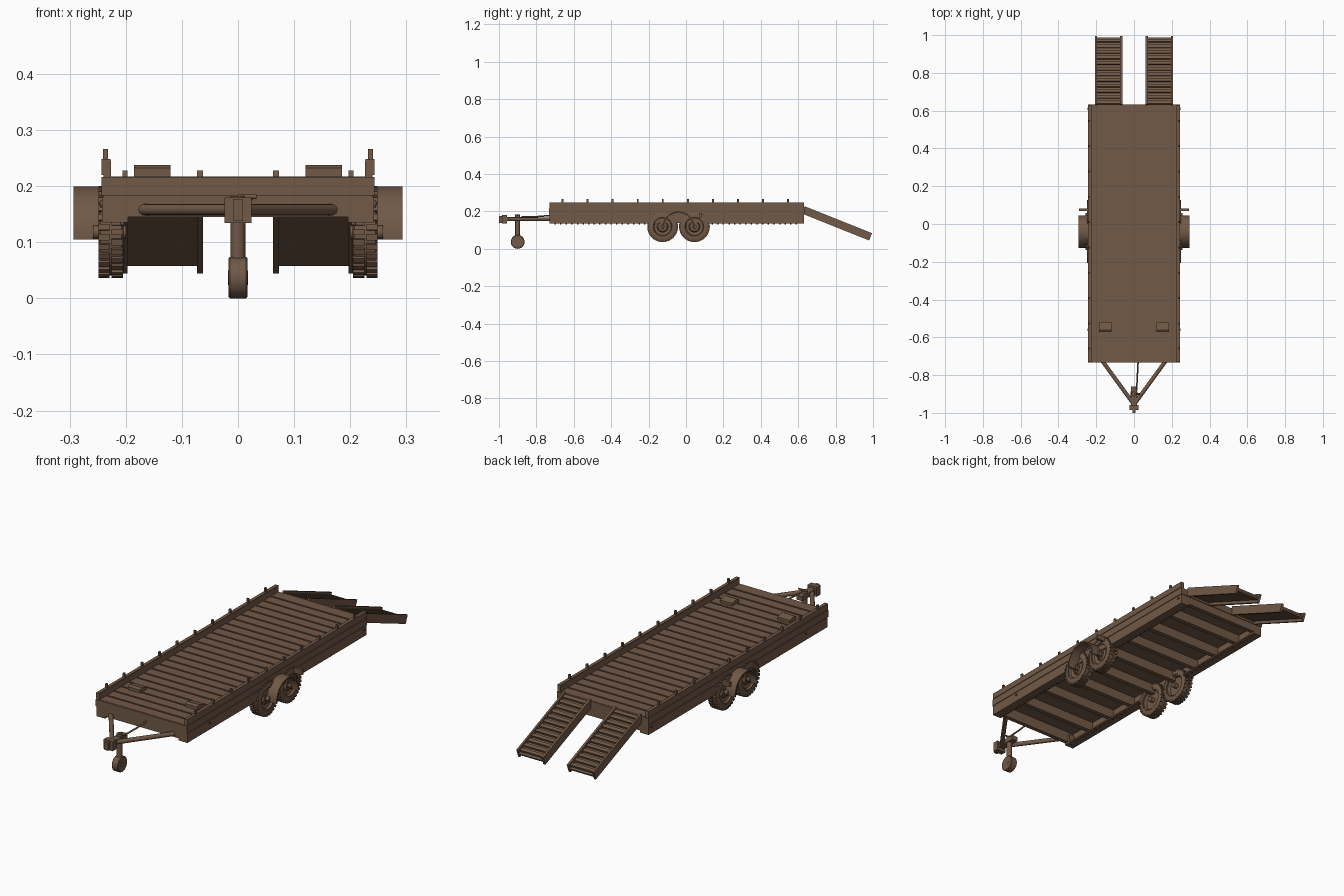
import bpy, bmesh, math
from mathutils import Vector, Matrix

if "Cube" in bpy.data.objects:
    bpy.data.objects.remove(bpy.data.objects["Cube"])

mat = bpy.data.materials.new("brown paint")
mat.diffuse_color = (0.165, 0.1, 0.062, 1)
mat.use_nodes = True
mat.node_tree.nodes["Principled BSDF"].inputs["Base Color"].default_value = mat.diffuse_color


def finish(name, bm, smooth=False):
    bmesh.ops.recalc_face_normals(bm, faces=bm.faces)
    me = bpy.data.meshes.new(name)
    bm.to_mesh(me)
    bm.free()
    if smooth:
        me.shade_smooth()
        me.set_sharp_from_angle(angle=math.radians(35))
    me.materials.append(mat)
    ob = bpy.data.objects.new(name, me)
    bpy.context.collection.objects.link(ob)
    return ob


def add_box(bm, x0, x1, y0, y1, z0, z1, m=Matrix()):
    t = Matrix.Translation(((x0 + x1) / 2, (y0 + y1) / 2, (z0 + z1) / 2))
    s = Matrix.Diagonal((abs(x1 - x0), abs(y1 - y0), abs(z1 - z0), 1))
    bmesh.ops.create_cube(bm, size=1, matrix=m @ t @ s)


def boxes(name, items, m=Matrix()):
    bm = bmesh.new()
    for b in items:
        add_box(bm, *b, m)
    return finish(name, bm)


def add_rod(bm, a, b, r, n=12):
    a, b = Vector(a), Vector(b)
    d = b - a
    m = Matrix.Translation((a + b) / 2) @ d.to_track_quat('Z', 'Y').to_matrix().to_4x4()
    bmesh.ops.create_cone(bm, cap_ends=True, segments=n, radius1=r, radius2=r,
                          depth=d.length, matrix=m)


def rods(name, items):
    bm = bmesh.new()
    for a, b, r in items:
        add_rod(bm, a, b, r)
    return finish(name, bm, True)


def lathe_x(name, profile, y, z, n=32, a0=0, a1=math.tau):
    """Turn a closed (x, radius) profile around an axis along x."""
    bm = bmesh.new()
    full = a1 - a0 > 6.28
    rings = []
    for i in range(n if full else n + 1):
        a = a0 + (a1 - a0) * i / n
        rings.append([bm.verts.new((x, y + r * math.cos(a), z + r * math.sin(a)))
                      for x, r in profile])
    k = len(profile)
    for i in range(n):
        p, q = rings[i], rings[(i + 1) % len(rings)]
        for j in range(k):
            bm.faces.new((p[j], p[(j + 1) % k], q[(j + 1) % k], q[j]))
    if not full:
        bm.faces.new(rings[0])
        bm.faces.new(rings[-1])
    return finish(name, bm, True)


FRONT, REAR = -0.73, 0.63
LENGTH = REAR - FRONT

# deck with raised transverse planks
boxes("deck_base", [(-0.228, 0.228, FRONT, REAR, 0.196, 0.212)])
planks = 24
step = LENGTH / planks
boxes("deck_planks", [(-0.228, 0.228, FRONT + i * step + 0.004, FRONT + (i + 1) * step - 0.004,
                       0.21, 0.217) for i in range(planks)])

# beams under the deck
boxes("cross_members", [(-0.228, 0.228, y - 0.011, y + 0.011, 0.15, 0.2)
                        for y in [FRONT + LENGTH * i / 9 for i in range(1, 9)]])
boxes("end_beams", [(-0.228, 0.228, FRONT, FRONT + 0.02, 0.145, 0.183),
                    (-0.228, 0.228, REAR - 0.02, REAR, 0.145, 0.183),
                    (-0.243, 0.243, FRONT - 0.003, FRONT + 0.02, 0.183, 0.216),
                    (-0.243, 0.243, REAR - 0.02, REAR + 0.003, 0.183, 0.216)])

stakes = [-0.66 + 0.134 * i for i in range(10)]
for s, side in ((-1, "left"), (1, "right")):
    # side rail and boards
    boxes(side + "_side_rail", [
        (s * 0.226, s * 0.242, FRONT, REAR, 0.137, 0.181),
        (s * 0.196, s * 0.242, FRONT, -0.2, 0.135, 0.142),
        (s * 0.196, s * 0.242, 0.12, REAR, 0.135, 0.142),
        (s * 0.196, s * 0.242, FRONT, FRONT + 0.03, 0.135, 0.181),
        (s * 0.196, s * 0.242, REAR - 0.03, REAR, 0.135, 0.181)])
    boxes(side + "_side_boards", [
        (s * 0.226, s * 0.240, FRONT, REAR, 0.178, 0.246),
        (s * 0.226, s * 0.243, FRONT, REAR, 0.184, 0.216),
        (s * 0.227, s * 0.243, FRONT, REAR, 0.22, 0.248)])
    boxes(side + "_stakes", [(s * 0.232, s * 0.241, y - 0.005, y + 0.005, 0.245, 0.266)
                             for y in stakes])
    rods(side + "_side_bolts", [((s * 0.238, y, 0.168), (s * 0.246, y, 0.168), 0.006)
                                for y in (-0.56, -0.17, -0.15, 0.08, 0.1, 0.61)])
    rods(side + "_flange_bolts", [((s * 0.206, FRONT + 0.03 + i * 0.03, 0.131),
                                   (s * 0.206, FRONT + 0.03 + i * 0.03, 0.137), 0.004)
                                  for i in range(44) if not -0.2 < FRONT + 0.03 + i * 0.03 < 0.12])

    # wheel chock on the deck: a wedge
    bm = bmesh.new()
    ends = [[bm.verts.new((s * x, y, z)) for y, z in
             ((-0.572, 0.214), (-0.572, 0.232), (-0.56, 0.238), (-0.522, 0.23), (-0.522, 0.214))]
            for x in (0.12, 0.185)]
    for j in range(5):
        bm.faces.new((ends[0][j], ends[0][(j + 1) % 5], ends[1][(j + 1) % 5], ends[1][j]))
    bm.faces.new(ends[0])
    bm.faces.new(ends[1])
    finish(side + "_chock", bm)

    # tandem wheels
    for y, pos in ((-0.125, "front"), (0.045, "rear")):
        z = 0.118
        name = side + "_" + pos
        lathe_x(name + "_tyre", [(s * x, r) for x, r in (
            (0.204, 0.056), (0.204, 0.071), (0.208, 0.077), (0.245, 0.077),
            (0.249, 0.071), (0.249, 0.056))], y, z)
        bm = bmesh.new()
        for i in range(28):
            for row, (xa, xb) in enumerate(((0.205, 0.225), (0.229, 0.249))):
                m = Matrix.Translation((0, y, z)) @ Matrix.Rotation(
                    math.tau * (i + row / 2) / 28, 4, 'X')
                add_box(bm, s * xa, s * xb, -0.0055, 0.0055, 0.073, 0.082, m)
        finish(name + "_tread", bm)
        lathe_x(name + "_rim", [(s * x, r) for x, r in (
            (0.208, 0.058), (0.246, 0.058), (0.247, 0.05), (0.238, 0.046), (0.234, 0.03),
            (0.242, 0.024), (0.242, 0.004), (0.222, 0.004), (0.222, 0.046), (0.208, 0.05))], y, z)
        items = [((s * 0.2, y, z), (s * 0.258, y, z), 0.012)]
        for i in range(6):
            a = math.tau * i / 6
            cy, cz = y + 0.02 * math.cos(a), z + 0.02 * math.sin(a)
            items.append(((s * 0.238, cy, cz), (s * 0.247, cy, cz), 0.004))
        rods(name + "_hub", items)

    # arched mudguard and its small rear bracket
    lathe_x(side + "_mudguard", [(s * 0.238, 0.08), (s * 0.238, 0.086),
                                 (s * 0.293, 0.086), (s * 0.293, 0.08)],
            -0.04, 0.113, 20, -0.09, math.pi + 0.09)
    boxes(side + "_bracket", [(s * 0.24, s * 0.29, 0.07, 0.083, 0.168, 0.192)])

    # loading ramp, sloping down behind the deck
    tilt = Matrix.Translation((0, 0.632, 0.222)) @ Matrix.Rotation(math.radians(-21.8), 4, 'X')
    xa, xb, run = s * 0.062, s * 0.206, 0.388
    boxes(side + "_ramp_rails", [(xa, s * 0.073, 0, run, -0.036, 0.006),
                                 (s * 0.197, xb, 0, run, -0.036, 0.006)], tilt)
    boxes(side + "_ramp_plate", [(xa, xb, 0, run, -0.022, -0.014)], tilt)
    boxes(side + "_ramp_cleats", [(s * 0.07, s * 0.2, 0.008 + i * 0.032, 0.024 + i * 0.032,
                                   -0.015, -0.003) for i in range(12)], tilt)
    rods(side + "_ramp_hinge", [((xa, 0.637, 0.2), (xb, 0.637, 0.2), 0.008)])

    # drawbar arm
    rods(side + "_drawbar", [((s * 0.17, -0.722, 0.158), (s * 0.004, -0.95, 0.158), 0.0105)])

# coupling head at the nose
boxes("coupling_head", [(-0.024, 0.024, -0.985, -0.958, 0.134, 0.18),
                        (-0.016, 0.016, -0.96, -0.86, 0.148, 0.17),
                        (-0.009, 0.009, -1.0, -0.98, 0.138, 0.176)])

# jockey wheel, fork, post and crank
lathe_x("jockey_wheel", [(-0.017, 0.012), (-0.017, 0.034), (-0.014, 0.037),
                         (0.014, 0.037), (0.017, 0.034), (0.017, 0.012)], -0.9, 0.037, 24)
rods("jockey_post", [((0, -0.9, 0.07), (0, -0.9, 0.182), 0.013),
                     ((-0.018, -0.9, 0.037), (0.018, -0.9, 0.037), 0.013)])
rods("jockey_crank", [((0, -0.9, 0.181), (0.033, -0.9, 0.181), 0.004)])

# brake rod back to the frame
rods("brake_rod", [((0.014, -0.88, 0.17), (0.018, -0.8, 0.172), 0.004),
                   ((0.018, -0.8, 0.172), (0.022, -0.725, 0.178), 0.004)])
